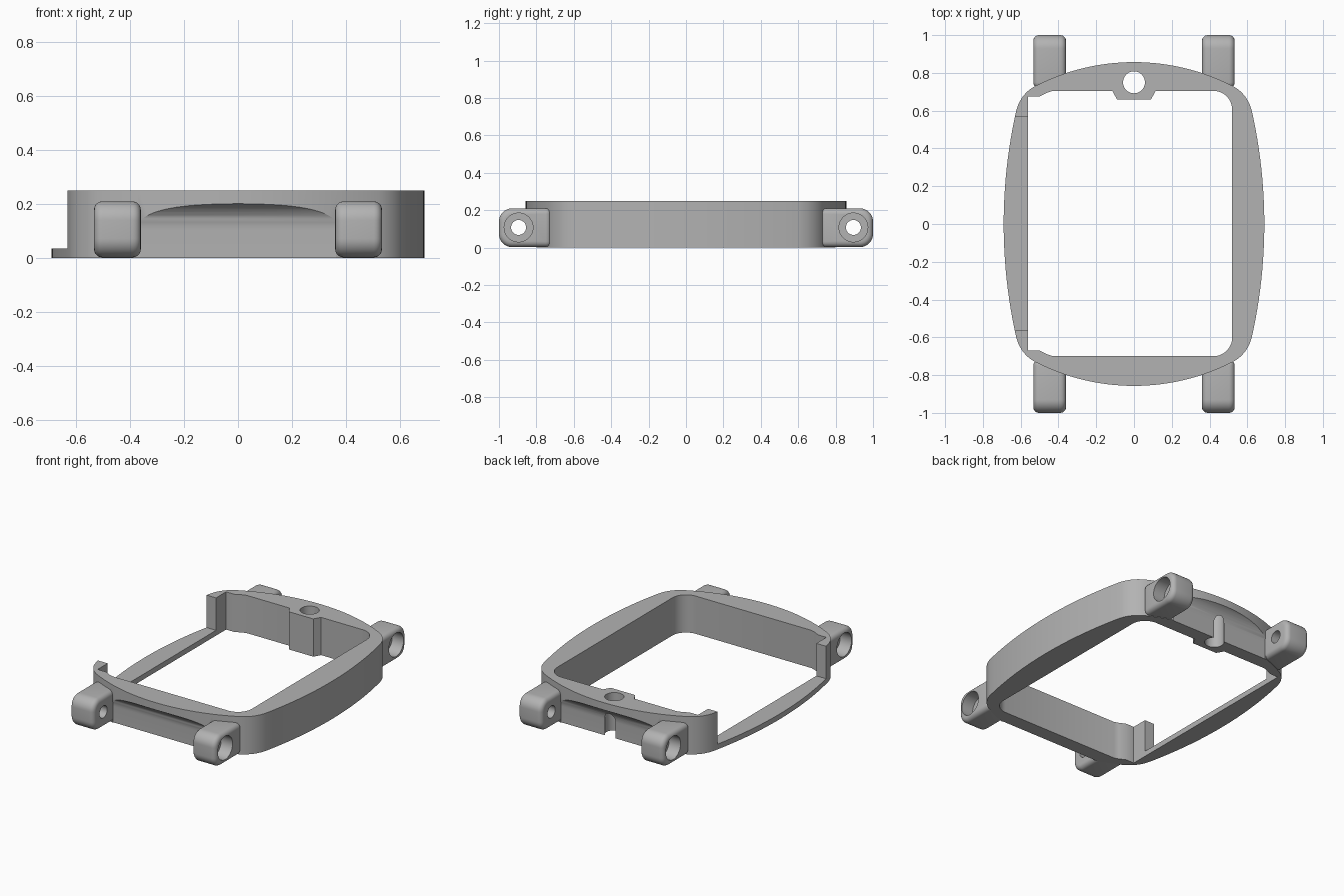
import bpy, bmesh
from math import sin, cos, pi, radians, sqrt

if "Cube" in bpy.data.objects:
    bpy.data.objects.remove(bpy.data.objects["Cube"])

grey = bpy.data.materials.new("plain_grey")
grey.use_nodes = True
GREY = (0.45, 0.45, 0.45, 1)
grey.diffuse_color = GREY
grey.node_tree.nodes["Principled BSDF"].inputs["Base Color"].default_value = GREY


def prism(name, outline, low, high, axis="z"):
    """Extrude a closed 2D outline along z, or a (y, z) outline along x."""
    bm = bmesh.new()
    place = (lambda p, h: (p[0], p[1], h)) if axis == "z" else (lambda p, h: (h, p[0], p[1]))
    base = [bm.verts.new(place(p, low)) for p in outline]
    top = [bm.verts.new(place(p, high)) for p in outline]
    n = len(outline)
    bm.faces.new(base)
    bm.faces.new(top)
    for i in range(n):
        j = (i + 1) % n
        bm.faces.new((base[i], base[j], top[j], top[i]))
    bmesh.ops.recalc_face_normals(bm, faces=bm.faces)
    mesh = bpy.data.meshes.new(name)
    bm.to_mesh(mesh)
    bm.free()
    mesh.materials.append(grey)
    obj = bpy.data.objects.new(name, mesh)
    bpy.context.collection.objects.link(obj)
    return obj


def arc(cx, cy, r, start, end, steps=10):
    angles = [radians(start + (end - start) * i / steps) for i in range(steps + 1)]
    return [(cx + r * cos(a), cy + r * sin(a)) for a in angles]


def circle(cx, cy, r):
    return arc(cx, cy, r, 0, 360, 48)[:-1]


def apply_modifier(obj, mod):
    bpy.ops.object.select_all(action="DESELECT")
    bpy.context.view_layer.objects.active = obj
    obj.select_set(True)
    bpy.ops.object.modifier_apply(modifier=mod.name)


def cut(obj, cutter):
    mod = obj.modifiers.new("cut", "BOOLEAN")
    mod.operation, mod.solver, mod.object = "DIFFERENCE", "EXACT", cutter
    cutter.hide_render = True
    apply_modifier(obj, mod)
    bpy.data.objects.remove(cutter)


def smooth(obj):
    bpy.ops.object.select_all(action="DESELECT")
    bpy.context.view_layer.objects.active = obj
    obj.select_set(True)
    bpy.ops.object.shade_smooth_by_angle(angle=radians(30))


# Barrel-shaped outer outline: bowed sides, bowed ends, blended corners
def side_x(y):
    return 0.69 - 2.74 + sqrt(2.74 ** 2 - y * y)


def end_y(x):
    return 0.857 - 1.145 + sqrt(1.145 ** 2 - x * x)


quarter = [(side_x(0.6 * i / 12), 0.6 * i / 12) for i in range(13)]
p0, p1, p2 = quarter[-1], (0.6, 0.69), (0.52, end_y(0.52))
for i in range(1, 10):
    t = i / 10
    quarter.append(tuple((1 - t) ** 2 * a + 2 * t * (1 - t) * b + t * t * c
                         for a, b, c in zip(p0, p1, p2)))
quarter += [(0.52 * (1 - i / 14), end_y(0.52 * (1 - i / 14))) for i in range(15)]
half = quarter + [(-x, y) for x, y in quarter[-2::-1]]
outline = half + [(x, -y) for x, y in half[-2:0:-1]]
frame = prism("case_frame", outline, 0, 0.25)

# Window with rounded left corners, stepped right corners and a screw boss
window = arc(0.42, -0.6, 0.1, -90, 0) + arc(0.42, 0.605, 0.1, 0, 90)
window += [(0.115, 0.705), (0.09, 0.66), (-0.09, 0.66), (-0.115, 0.705)]
window += [(-0.43, 0.705), (-0.46, 0.695), (-0.5, 0.675), (-0.56, 0.675)]
window += [(-0.56, -0.67), (-0.5, -0.67), (-0.46, -0.69), (-0.43, -0.7)]
cut(frame, prism("window_cutter", window, -0.1, 0.4))

# Open right side above a thin sill
opening = [(-0.8, -0.565), (-0.5, -0.565), (-0.5, 0.57), (-0.8, 0.57)]
cut(frame, prism("side_opening_cutter", opening, 0.035, 0.4))

# Strap recesses with a rounded roof between the lugs
for s in (-1, 1):
    recess = [(s * y, z) for y, z in
              [(0.793, -0.1)] + arc(0.895, 0.107, 0.102, 180, 0, 24) + [(0.997, -0.1)]]
    cut(frame, prism("recess_cutter", recess, -0.362, 0.362, "x"))

# Vertical hole through the boss
cut(frame, prism("screw_hole_cutter", circle(0, 0.75, 0.058), -0.1, 0.4))
smooth(frame)

# Four strap lugs with a through hole and an outer counterbore
for end, s in (("front", -1), ("back", 1)):
    for hand, h in (("right", -1), ("left", 1)):
        profile = [(0.72, 0.003)] + arc(0.93, 0.073, 0.07, -90, 0)
        profile += arc(0.93, 0.14, 0.07, 0, 90) + [(0.72, 0.21)]
        lug = prism(f"{end}_{hand}_lug", [(s * y, z) for y, z in profile],
                    min(h * 0.36, h * 0.533), max(h * 0.36, h * 0.533), "x")
        bevel = lug.modifiers.new("round", "BEVEL")
        bevel.width, bevel.segments = 0.03, 5
        bevel.limit_method, bevel.angle_limit = "ANGLE", radians(40)
        apply_modifier(lug, bevel)
        bore = circle(s * 0.895, 0.108, 0.04)
        cut(lug, prism("pin_hole_cutter", bore, -0.7, 0.7, "x"))
        sink = circle(s * 0.895, 0.108, 0.077)
        cut(lug, prism("counterbore_cutter", sink, *sorted((h * 0.45, h * 0.7)), "x"))
        smooth(lug)
